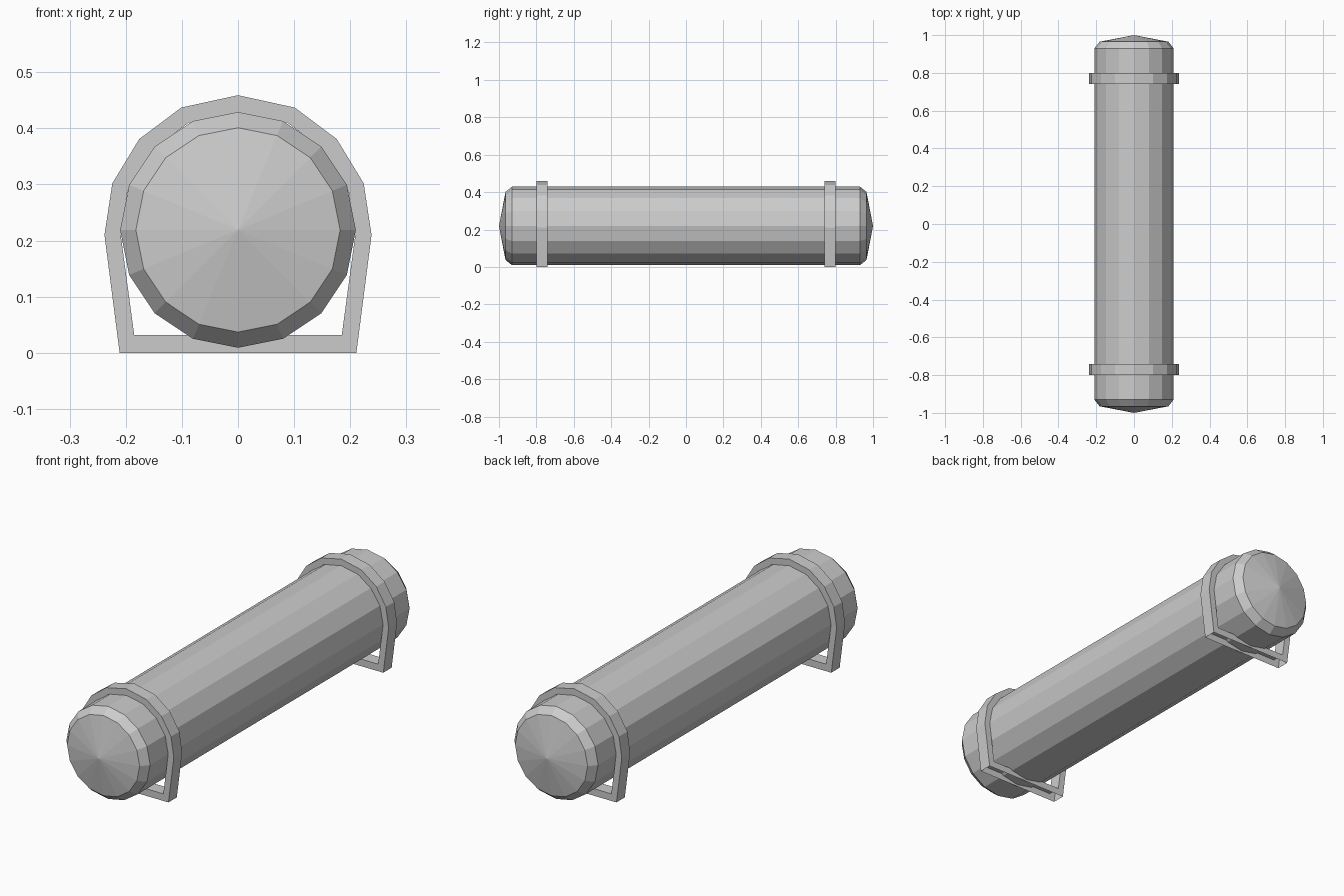
import bpy, bmesh, math

cube = bpy.data.objects.get("Cube")
if cube:
    bpy.data.objects.remove(cube, do_unlink=True)

grey = bpy.data.materials.new("plain grey")
grey.use_nodes = True
grey.diffuse_color = (0.6, 0.6, 0.6, 1)
grey.node_tree.nodes["Principled BSDF"].inputs["Base Color"].default_value = (0.6, 0.6, 0.6, 1)

SIDES = 16
AXIS_Z = 0.219


def finish(name, bm):
    bmesh.ops.recalc_face_normals(bm, faces=bm.faces)
    mesh = bpy.data.meshes.new(name)
    bm.to_mesh(mesh)
    bm.free()
    mesh.materials.append(grey)
    obj = bpy.data.objects.new(name, mesh)
    bpy.context.collection.objects.link(obj)
    return obj


# Tank: faceted cylinder with bevelled rims and shallow pointed caps
def make_tank():
    bm = bmesh.new()
    rings = []
    for y, r in [(-0.965, 0.182), (-0.93, 0.21), (0.93, 0.21), (0.965, 0.182)]:
        angles = [2 * math.pi * i / SIDES for i in range(SIDES)]
        rings.append([bm.verts.new((r * math.sin(a), y, AXIS_Z + r * math.cos(a)))
                      for a in angles])
    for a, b in zip(rings, rings[1:]):
        for i in range(SIDES):
            j = (i + 1) % SIDES
            bm.faces.new((a[i], a[j], b[j], b[i]))
    for ring, y in ((rings[0], -1), (rings[-1], 1)):
        tip = bm.verts.new((0, y, AXIS_Z))
        for i in range(SIDES):
            bm.faces.new((ring[i], ring[(i + 1) % SIDES], tip))
    return finish("tank", bm)


# Mirror half a strap outline into a closed loop
def full_loop(half):
    return half + [(-x, z) for x, z in reversed(half[:-1])]


OUTER = full_loop([(0.211, 0), (0.238, 0.21), (0.224, 0.302), (0.176, 0.381),
                   (0.101, 0.437), (0, 0.459)])
INNER = full_loop([(0.185, 0.032), (0.209, 0.21), (0.197, 0.288), (0.152, 0.362),
                   (0.088, 0.41), (0, 0.429)])


# Mounting strap: arched band with an open underside at its foot
def make_strap(name, y_mid):
    bm = bmesh.new()
    loops = [[bm.verts.new((x, y_mid + dy, z)) for x, z in outline]
             for outline, dy in ((OUTER, -0.03), (INNER, -0.03), (INNER, 0.03), (OUTER, 0.03))]
    n = len(OUTER)
    for k in range(4):
        a, b = loops[k], loops[(k + 1) % 4]
        for i in range(n):
            if k == 3 and i == n - 1:
                continue
            j = (i + 1) % n
            bm.faces.new((a[i], a[j], b[j], b[i]))
    return finish(name, bm)


make_tank()
make_strap("front_strap", -0.77)
make_strap("back_strap", 0.77)
